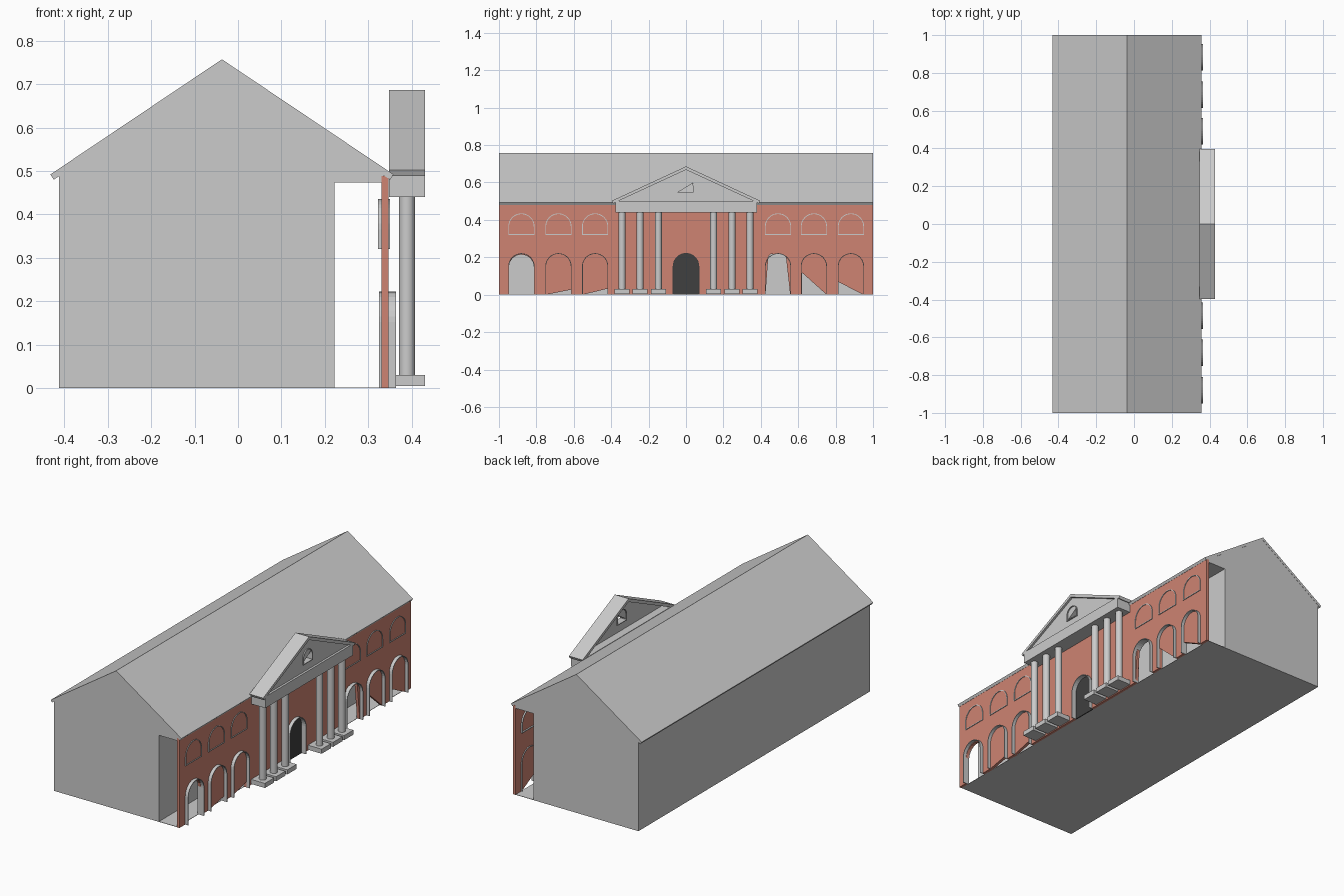
import bpy, bmesh, math

if "Cube" in bpy.data.objects:
    bpy.data.objects.remove(bpy.data.objects["Cube"])

def material(name, rgb):
    m = bpy.data.materials.new(name)
    m.diffuse_color = (*rgb, 1)
    m.use_nodes = True
    m.node_tree.nodes["Principled BSDF"].inputs["Base Color"].default_value = m.diffuse_color
    return m

brick = material("brick_red", (0.62, 0.23, 0.17))
dark = material("dark_door", (0.05, 0.05, 0.05))

def prism(name, pts, lo, hi, axis='X', mat=None):
    """Extrude a closed 2D profile along an axis; profile is (y,z) for X, (x,z) for Y."""
    bm = bmesh.new()
    def co(p):
        return (lo, p[0], p[1]) if axis == 'X' else (p[0], lo, p[1])
    face = bm.faces.new([bm.verts.new(co(p)) for p in pts])
    ext = bmesh.ops.extrude_face_region(bm, geom=[face])
    verts = [v for v in ext['geom'] if isinstance(v, bmesh.types.BMVert)]
    d = (hi - lo, 0, 0) if axis == 'X' else (0, hi - lo, 0)
    bmesh.ops.translate(bm, verts=verts, vec=d)
    bmesh.ops.recalc_face_normals(bm, faces=bm.faces)
    me = bpy.data.meshes.new(name)
    bm.to_mesh(me)
    bm.free()
    ob = bpy.data.objects.new(name, me)
    bpy.context.collection.objects.link(ob)
    if mat:
        me.materials.append(mat)
    return ob

def box(name, x, y, z, mat=None):
    return prism(name, [(y[0], z[0]), (y[1], z[0]), (y[1], z[1]), (y[0], z[1])], x[0], x[1], 'X', mat)

def arch(yc, half, z0, top, n=16):
    """Arch outline from bottom left, over the top, to bottom right."""
    spring = top - half
    arc = [(yc - half * math.cos(math.pi * i / n), spring + half * math.sin(math.pi * i / n))
           for i in range(n + 1)]
    return [(yc - half, z0)] + arc + [(yc + half, z0)]

def arch_frame(name, yc, half, z0, top, x, t=0.005, sill=False):
    outer = arch(yc, half, z0, top)
    inner = arch(yc, half - t, z0, top - t)
    prism(name, outer + inner[::-1], *x)
    if sill:
        box(name + "_sill", x, (yc - half + t, yc + half - t), (z0, z0 + t))

# Main body with an overhang behind the facade
prism("body", [(-0.412, 0), (0.222, 0), (0.222, 0.473), (0.335, 0.473), (0.335, 0.492),
               (-0.037, 0.742), (-0.412, 0.49)], -0.999, 0.999, 'Y')
box("walkway_floor", (0.222, 0.332), (-0.999, 0.999), (0, 0.002))

# Main roof, one folded slab
prism("roof", [(-0.432, 0.492), (-0.037, 0.757), (0.358, 0.492), (0.350, 0.480),
               (-0.037, 0.740), (-0.424, 0.480)], -1, 1, 'Y')

# Facade wall with openings notched from the ground
notches = [
    arch(-0.88, 0.067, 0, 0.215, 8),
    [(-0.75, 0), (-0.615, 0.027), (-0.615, 0)],
    [(-0.553, 0), (-0.42, 0.032), (-0.42, 0)],
    arch(0, 0.068, 0, 0.222),
    [(0.425, 0), (0.44, 0.205), (0.455, 0.218), (0.515, 0.218), (0.535, 0.2), (0.557, 0)],
    [(0.62, 0), (0.62, 0.118), (0.752, 0)],
    [(0.815, 0), (0.815, 0.068), (0.948, 0)],
]
outline = [(-1, 0)] + [p for n in notches for p in n] + [(1, 0), (1, 0.488), (-1, 0.488)]
prism("facade_wall", outline, 0.33, 0.346, 'X', brick)

# Door and arched window frames
prism("door", arch(0, 0.067, 0, 0.221), 0.331, 0.338, 'X', dark)
arch_frame("door_frame", 0, 0.071, 0, 0.223, (0.325, 0.364), 0.004)
for i, y in enumerate((-0.88, -0.682, -0.486, 0.492, 0.684, 0.882)):
    arch_frame(f"lower_frame_{i}", y, 0.07, 0, 0.222, (0.325, 0.364), 0.004)
    arch_frame(f"upper_frame_{i}", y, 0.07, 0.32, 0.435, (0.322, 0.35), 0.004, True)

# Portico columns and their square bases
for s in (-1, 1):
    for i, y in enumerate((0.148, 0.246, 0.342)):
        tag = f"{'left' if s < 0 else 'right'}_{i}"
        box(f"column_base_{tag}", (0.347, 0.43), (s * y - 0.04, s * y + 0.04), (0.005, 0.03))
        bpy.ops.mesh.primitive_cylinder_add(vertices=32, radius=0.0185, depth=0.412,
                                            location=(0.389, s * y, 0.235))
        bpy.context.object.name = f"column_{tag}"
        bpy.ops.object.shade_smooth_by_angle(angle=math.radians(40))

# Pediment: beam, sloping roof, recessed panel with a small opening
box("portico_beam", (0.347, 0.43), (-0.378, 0.38), (0.44, 0.489))
box("portico_cornice", (0.347, 0.43), (-0.378, 0.38), (0.489, 0.502))
prism("portico_roof", [(-0.397, 0.502), (0, 0.686), (0.397, 0.502), (0.39, 0.488),
                       (0, 0.668), (-0.39, 0.488)], 0.347, 0.43)
panel = prism("pediment_panel", [(-0.372, 0.498), (0, 0.671), (0.372, 0.498)], 0.39, 0.418)
cutter = prism("pediment_opening_cutter", [(-0.045, 0.546), (0.037, 0.546), (0.037, 0.597)], 0.34, 0.45)
cutter.hide_render = True
cutter.hide_set(True)
mod = panel.modifiers.new("opening", 'BOOLEAN')
mod.object = cutter
mod.operation = 'DIFFERENCE'
mod.solver = 'EXACT'
arch_frame("pediment_window_frame", 0, 0.041, 0.543, 0.617, (0.385, 0.424), 0.004, True)
